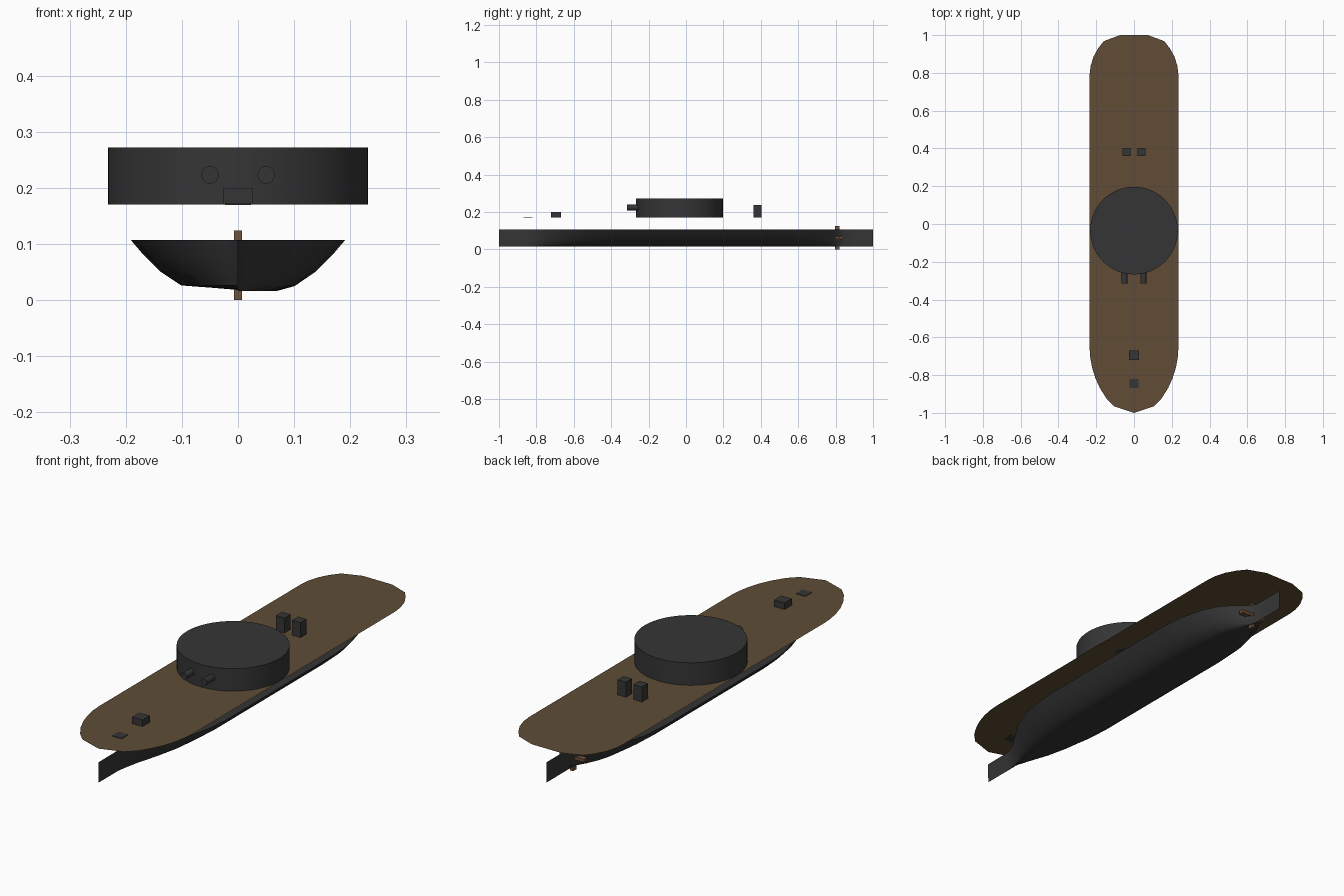
import bpy, bmesh, math
from mathutils import Matrix

cube = bpy.data.objects.get("Cube")
if cube:
    bpy.data.objects.remove(cube, do_unlink=True)


def material(name, colour):
    m = bpy.data.materials.new(name)
    m.use_nodes = True
    m.diffuse_color = (*colour, 1)
    m.node_tree.nodes["Principled BSDF"].inputs["Base Color"].default_value = (*colour, 1)
    return m


STEEL = material("dark steel", (0.036, 0.036, 0.037))
WOOD = material("deck brown", (0.115, 0.073, 0.036))
BRONZE = material("propeller bronze", (0.16, 0.085, 0.045))


def finish(name, bm, mat, smooth=False):
    mesh = bpy.data.meshes.new(name)
    bm.to_mesh(mesh)
    bm.free()
    obj = bpy.data.objects.new(name, mesh)
    bpy.context.collection.objects.link(obj)
    mesh.materials.append(mat)
    if smooth:
        bpy.ops.object.select_all(action="DESELECT")
        obj.select_set(True)
        bpy.context.view_layer.objects.active = obj
        bpy.ops.object.shade_smooth_by_angle(angle=math.radians(35))
    return obj


def box(name, centre, size, mat=STEEL, turn=None):
    bm = bmesh.new()
    spin = turn or Matrix.Identity(4)
    bmesh.ops.create_cube(bm, size=1, matrix=Matrix.Translation(centre) @ spin @ Matrix.Diagonal((*size, 1)))
    return finish(name, bm, mat)


def cylinder(name, centre, radius, depth, turn=None, sides=48, mat=STEEL):
    bm = bmesh.new()
    bmesh.ops.create_cone(bm, cap_ends=True, segments=sides, radius1=radius, radius2=radius, depth=depth,
                          matrix=Matrix.Translation(centre) @ (turn or Matrix.Identity(4)))
    return finish(name, bm, mat, True)


# Hull: one flared section scaled along the keel, pinched to thin blades at both ends
section = [(-1, .107), (-.88, .08), (-.72, .05), (-.53, .026), (-.25, .022), (0, .018),
           (.05, .016), (.36, .016), (.53, .025), (.72, .05), (.88, .08), (1, .107)]
stations = [(-1, .001), (-.86, .002), (-.81, .024), (-.75, .06), (-.66, .118), (-.56, .16),
            (-.46, .182), (-.36, .191), (.42, .191), (.54, .182), (.66, .15), (.72, .117),
            (.77, .075), (.81, .025), (.84, .002), (.9, .001), (1, .001)]
bm = bmesh.new()
rings = [[bm.verts.new((s * half, y, z)) for s, z in section] for y, half in stations]
for a, b in zip(rings, rings[1:]):
    for i in range(len(section) - 1):
        bm.faces.new((a[i], a[i + 1], b[i + 1], b[i]))
for ring in (rings[0], rings[-1]):
    bm.faces.new(ring)
bmesh.ops.recalc_face_normals(bm, faces=bm.faces)
finish("hull", bm, STEEL, True)

# Deck: flat sheet with a pointed bow and a blunt stern
side = [(0, -1), (.105, -.965), (.145, -.925), (.18, -.87), (.205, -.815), (.222, -.76), (.232, -.705),
        (.235, -.66), (.235, .79), (.23, .835), (.215, .885), (.19, .93), (.16, .968), (.074, 1)]
outline = side + [(-x, y) for x, y in reversed(side) if x > 0]
bm = bmesh.new()
bm.faces.new([bm.verts.new((x, y, .17)) for x, y in outline])
finish("deck", bm, WOOD)

# Turret and its gun barrels
cylinder("turret", (0, -.035, .221), .232, .102, sides=64)
for label, s in (("left", 1), ("right", -1)):
    cylinder(label + "_barrel", (s * .05, -.275, .223), .0155, .08, Matrix.Rotation(math.pi / 2, 4, "X"), 24)
    box(label + "_funnel", (s * .04, .382, .204), (.043, .043, .068))

# Bow fittings
box("bow_locker", (0, -.695, .185), (.052, .052, .03))
box("bow_hatch", (0, -.845, .171), (.047, .047, .003))

# Propeller: a cross of bars around a small hub
for i, name in enumerate(("upright_blade", "cross_blade")):
    box(name, (0, .808, .062), (.014, .024, .123), BRONZE, Matrix.Rotation(i * math.pi / 2, 4, "Y"))
cylinder("propeller_hub", (0, .812, .062), .012, .04, Matrix.Rotation(math.pi / 2, 4, "X"), 16, BRONZE)
